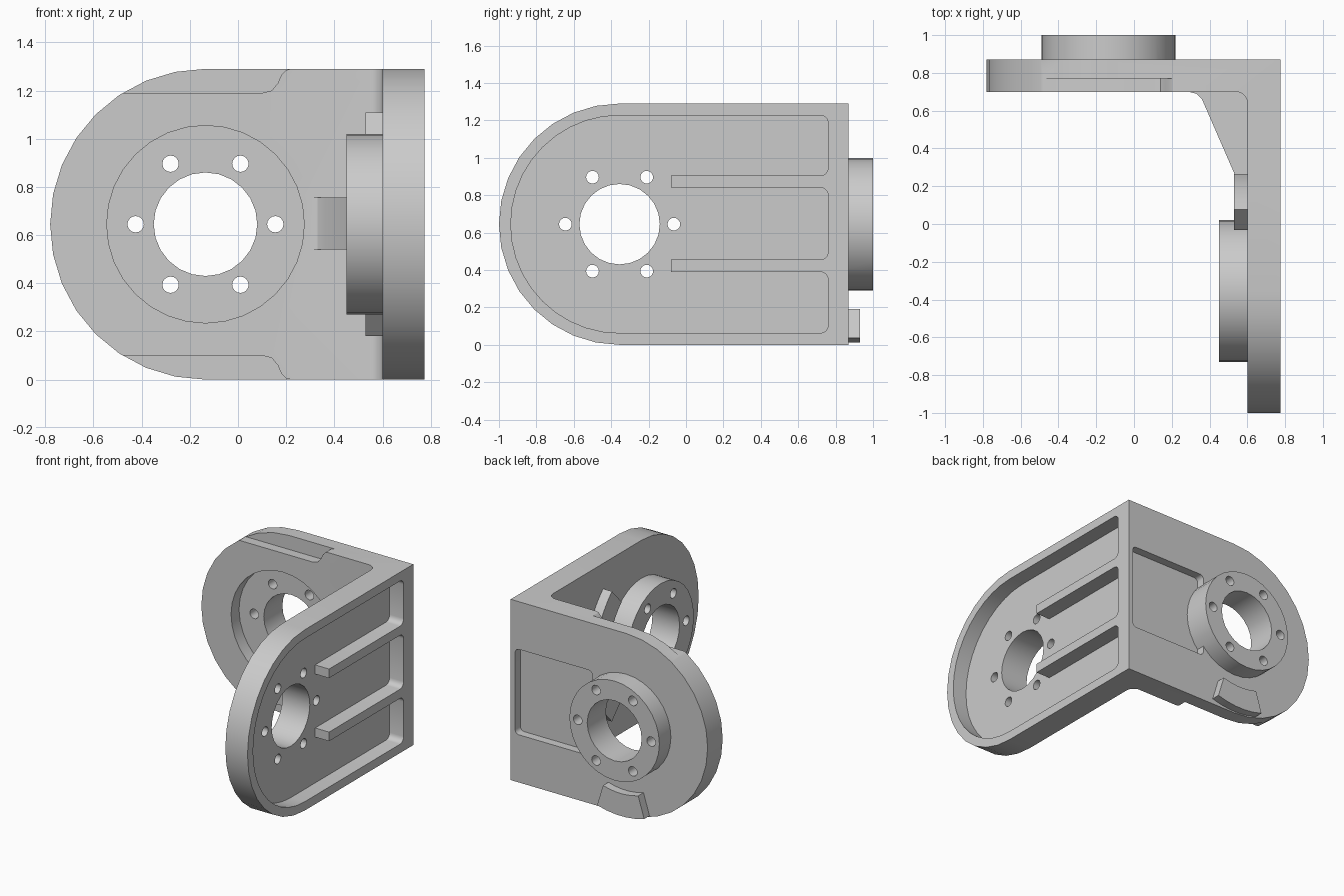
import bpy, bmesh
from math import sin, cos, radians

if "Cube" in bpy.data.objects:
    bpy.data.objects.remove(bpy.data.objects["Cube"])

H, R = 1.29, 0.645            # height and end radius of both arms
BX, SY, CZ = -0.135, -0.355, H / 2   # bore centres: back arm x, side arm y, height
IN_X, OUT_X = 0.60, 0.775     # side arm thickness
IN_Y, OUT_Y = 0.70, 0.87      # back arm thickness

metal = bpy.data.materials.new("grey metal")
metal.use_nodes = True
metal.diffuse_color = (0.6, 0.6, 0.6, 1)
metal.node_tree.nodes["Principled BSDF"].inputs["Base Color"].default_value = metal.diffuse_color


def arc(u, v, r, a0, a1, n):
    """Points on an arc, in degrees."""
    steps = [radians(a0 + (a1 - a0) * i / n) for i in range(n + 1)]
    return [(u + r * cos(a), v + r * sin(a)) for a in steps]


def circle(u, v, r, n):
    return arc(u, v, r, 0, 360, n)[:-1]


def prism(name, pts, axis, a, b):
    """Extrude a flat outline along an axis from a to b."""
    place = {"x": lambda u, v, w: (w, u, v),
             "y": lambda u, v, w: (u, w, v),
             "z": lambda u, v, w: (u, v, w)}[axis]
    bm = bmesh.new()
    face = bm.faces.new([bm.verts.new(place(u, v, a)) for u, v in pts])
    ext = bmesh.ops.extrude_face_region(bm, geom=[face])["geom"]
    shift = place(0, 0, b - a)
    bmesh.ops.translate(bm, vec=shift, verts=[g for g in ext if isinstance(g, bmesh.types.BMVert)])
    bmesh.ops.recalc_face_normals(bm, faces=bm.faces)
    mesh = bpy.data.meshes.new(name)
    bm.to_mesh(mesh)
    bm.free()
    mesh.materials.append(metal)
    obj = bpy.data.objects.new(name, mesh)
    bpy.context.collection.objects.link(obj)
    return obj


def combine(operation, tool):
    """Boolean a tool into the bracket and remove the tool."""
    mod = bracket.modifiers.new("bool", "BOOLEAN")
    mod.operation, mod.solver, mod.object = operation, "EXACT", tool
    bpy.ops.object.select_all(action="DESELECT")
    bpy.context.view_layer.objects.active = bracket
    bracket.select_set(True)
    bpy.ops.object.modifier_apply(modifier=mod.name)
    bpy.data.objects.remove(tool)


def add(*args):
    combine("UNION", prism(*args))


def cut(*args):
    combine("DIFFERENCE", prism(*args))


def sector(u, v, mid):
    """Outline of a short ring segment around a bore."""
    return arc(u, v, 0.635, mid - 17, mid + 17, 5) + arc(u, v, 0.475, mid + 17, mid - 17, 5)


# L-shaped body with a filleted inner corner
f = 0.06
ell = [(-1, OUT_Y), (-1, IN_Y)] + arc(IN_X - f, IN_Y - f, f, 90, 0, 6)
ell += [(IN_X, -1.2), (OUT_X, -1.2), (OUT_X, OUT_Y)]
bracket = prism("angle_bracket", ell, "z", -0.1, H + 0.1)

# Rounded ends of both arms
for axis, c in (("y", BX), ("x", SY)):
    outline = arc(c, CZ, R, 90, 270, 16) + [(1.5, 0), (1.5, H)]
    combine("INTERSECT", prism("arm_outline", outline, axis, -2, 2))

# Pocket in the back face beside the boss
x0, x1, z0, z1, r = 0.13, 0.74, 0.34, 0.95, 0.03
pocket = (arc(x1 - r, z1 - r, r, 0, 90, 4) + arc(x0 + r, z1 - r, r, 90, 180, 4)
          + arc(x0 + r, z0 + r, r, 180, 270, 4) + arc(x1 - r, z0 + r, r, 270, 360, 4))
cut("back_pocket", pocket, "y", OUT_Y - 0.06, 1.1)

# Ribbed recess in the outer face of the side arm
r, wall, start = 0.04, 0.76, -0.08
recess = arc(SY, CZ, 0.582, 90, 270, 20)
for lo, hi in ((CZ - 0.582, 0.39), (0.455, 0.84), (0.905, CZ + 0.582)):
    recess += [(start, lo)] + arc(wall - r, lo + r, r, -90, 0, 4)
    recess += arc(wall - r, hi - r, r, 0, 90, 4) + [(start, hi)]
cut("side_recess", recess, "x", OUT_X - 0.11, 1)

# Bosses
add("back_boss", circle(BX, CZ, 0.355, 32), "y", 0.75, 1.0)
add("side_boss", circle(SY, CZ, 0.375, 32), "x", 0.45, 0.64)

# Stop tabs around the bosses
add("back_tab", sector(BX, CZ, -90), "y", OUT_Y - 0.03, 0.93)
for angle in (30, -30):
    add("side_tab", sector(SY, CZ, angle), "x", 0.53, 0.63)

# Gusset between the arms
gusset = [(0.29, 0.74), (0.29, 0.70), (0.33, 0.69), (0.36, 0.66), (0.53, 0.27),
          (0.60, 0.09), (0.63, 0.09), (0.63, 0.74)]
add("gusset", gusset, "z", 0.54, 0.755)

# Stepped edges at the top and bottom of the back arm
step = [(-1, 1.19), (0.10, 1.19), (0.14, 1.20), (0.165, 1.23), (0.18, 1.265),
        (0.20, 1.285), (0.23, 1.292), (0.23, 1.4), (-1, 1.4)]
cut("top_step", step, "y", 0.6, 0.77)
cut("bottom_step", [(x, H - z) for x, z in step], "y", 0.6, 0.77)

# Round seat in the front of the back arm
cut("bearing_seat", circle(BX, CZ, 0.41, 32), "y", 0.5, IN_Y + 0.09)

# Bores and bolt holes
for axis, c, a, b in (("y", BX, 0.5, 1.1), ("x", SY, 0.4, 0.9)):
    cut("bore", circle(c, CZ, 0.215, 24), axis, a, b)
    for u, v in circle(c, CZ, 0.29, 6):
        cut("bolt_hole", circle(u, v, 0.034, 16), axis, a, b)

bpy.ops.object.select_all(action="DESELECT")
bracket.select_set(True)
bpy.context.view_layer.objects.active = bracket
bpy.ops.object.shade_smooth_by_angle(angle=radians(30))
